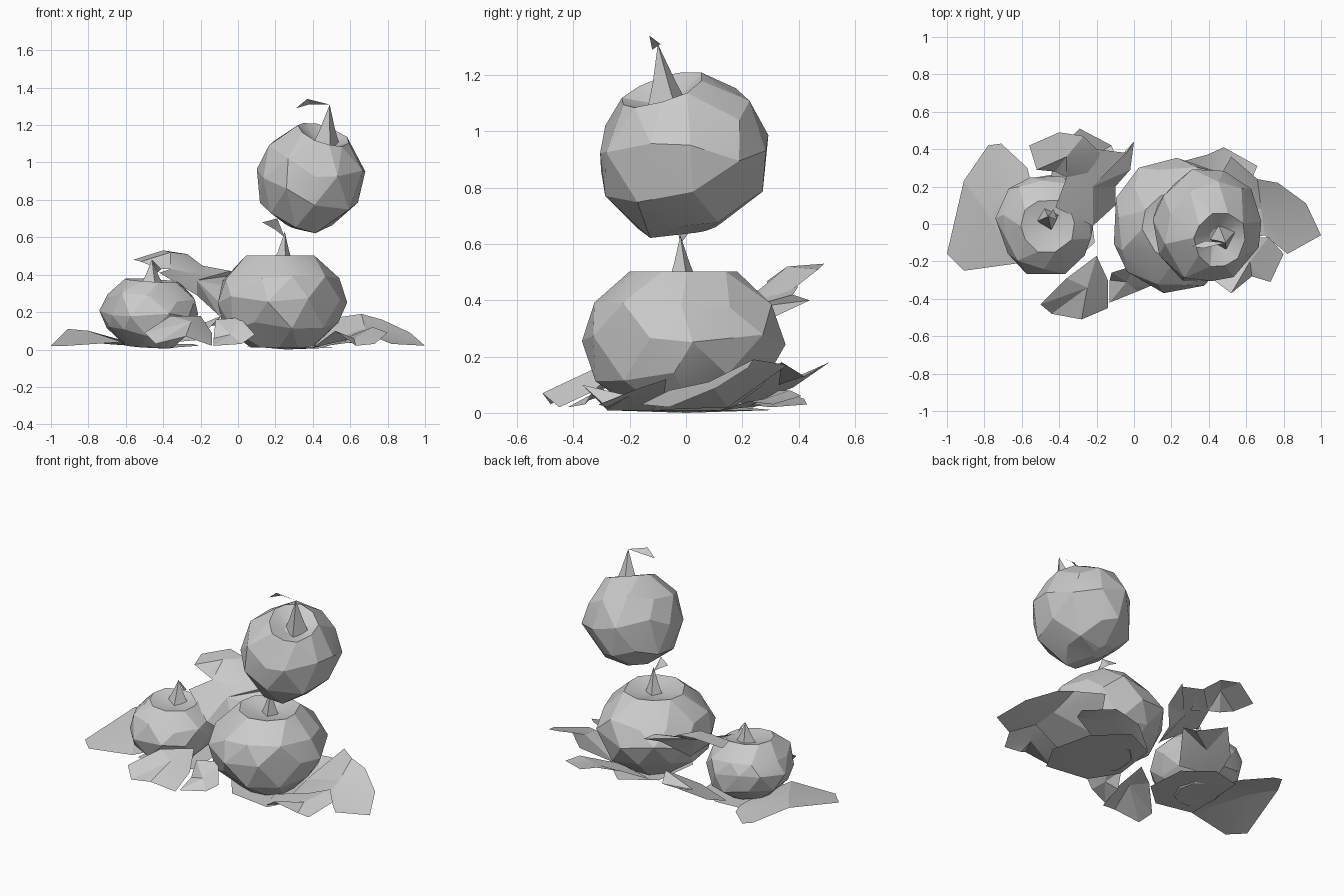
import bpy
import bmesh
import math
import random
from mathutils import Euler, Vector

cube = bpy.data.objects.get("Cube")
if cube:
    bpy.data.objects.remove(cube, do_unlink=True)

# One plain grey for everything
grey = bpy.data.materials.new("plain_grey")
grey.use_nodes = True
colour = (0.6, 0.6, 0.6, 1)
grey.diffuse_color = colour
grey.node_tree.nodes["Principled BSDF"].inputs["Base Color"].default_value = colour


def finish(bm, name):
    """Turn a bmesh into a faceted object with softened shallow edges."""
    mesh = bpy.data.meshes.new(name)
    bm.to_mesh(mesh)
    bm.free()
    mesh.materials.append(grey)
    obj = bpy.data.objects.new(name, mesh)
    bpy.context.collection.objects.link(obj)
    bpy.ops.object.select_all(action="DESELECT")
    obj.select_set(True)
    bpy.context.view_layer.objects.active = obj
    bpy.ops.object.shade_smooth_by_angle(angle=math.radians(14))


def bridge(bm, lower, upper):
    """Join two staggered rings with alternating triangles."""
    count = len(lower)
    for i in range(count):
        j = (i + 1) % count
        bm.faces.new((lower[i], lower[j], upper[i]))
        bm.faces.new((lower[j], upper[j], upper[i]))


# Pumpkin cross-sections: radius and height, from base to sunken crown
SQUAT = ((0.5, -1), (0.9, -0.55), (1.03, 0), (0.92, 0.5), (0.55, 0.97), (0.18, 0.84))
ROUND = ((0.2, -1), (0.72, -0.74), (1.01, -0.1), (0.93, 0.45), (0.5, 0.9), (0.16, 0.72))


def pumpkin(name, profile, centre, size, tilt, seed, sides=10):
    rng = random.Random(seed)
    bm = bmesh.new()
    turn = Euler(tilt)
    rings = []
    for level, (radius, height) in enumerate(profile):
        ring = []
        for i in range(sides):
            angle = math.tau * (i + level / 2 + rng.uniform(-0.18, 0.18)) / sides
            r = radius * rng.uniform(0.95, 1.04)
            z = height + (rng.uniform(-0.1, 0.1) if 0 < level < 4 else 0)
            p = Vector((r * math.cos(angle) * size[0],
                        r * math.sin(angle) * size[1], z * size[2]))
            p.rotate(turn)
            ring.append(bm.verts.new(p + Vector(centre)))
        rings.append(ring)
    for lower, upper in zip(rings, rings[1:]):
        bridge(bm, lower, upper)
    bm.faces.new(rings[0][::-1])
    bm.faces.new(rings[-1])
    bmesh.ops.recalc_face_normals(bm, faces=bm.faces[:])
    finish(bm, name)


def stem(name, base, apex, width, tip):
    """Four-sided spike whose end folds over into a thin curl."""
    bm = bmesh.new()
    base, apex = Vector(base), Vector(apex)
    foot = [bm.verts.new(base + Vector((width * math.cos(a), width * math.sin(a), 0)))
            for a in (0.3, 1.9, 3.4, 5)]
    middle = base.lerp(apex, 0.4)
    neck = [bm.verts.new(middle + (v.co - base) * 0.55) for v in foot]
    top = bm.verts.new(apex)
    for i in range(4):
        j = (i + 1) % 4
        bm.faces.new((foot[i], foot[j], neck[j], neck[i]))
        bm.faces.new((neck[i], neck[j], top))
    finish(bm, name)
    leaf(name + "_curl", tip)


def leaf(name, outline, centre=None):
    """Single crumpled sheet; coordinates are in hundredths of a unit."""
    bm = bmesh.new()
    rim = [bm.verts.new(Vector(p) / 100) for p in outline]
    if centre:
        hub = bm.verts.new(Vector(centre) / 100)
        for i, v in enumerate(rim):
            bm.faces.new((v, rim[(i + 1) % len(rim)], hub))
    else:
        bm.faces.new(rim)
        bmesh.ops.triangulate(bm, faces=bm.faces[:])
    bmesh.ops.recalc_face_normals(bm, faces=bm.faces[:])
    if sum(f.normal.z * f.calc_area() for f in bm.faces) < 0:
        bmesh.ops.reverse_faces(bm, faces=bm.faces[:])
    finish(bm, name)


# Pumpkins
pumpkin("large_pumpkin", SQUAT, (0.23, -0.01, 0.26), (0.34, 0.35, 0.25), (0, 0, 0.2), 3)
pumpkin("small_pumpkin", SQUAT, (-0.47, 0, 0.195), (0.26, 0.27, 0.18), (0.05, 0.06, 0), 5)
pumpkin("raised_pumpkin", ROUND, (0.385, -0.01, 0.92), (0.29, 0.315, 0.28),
        (0.3, 0.32, 0), 8)

# Stems
stem("large_stem", (0.24, -0.01, 0.46), (0.25, -0.02, 0.63), 0.055,
     ((25, -2, 60), (21, -4, 70), (13, 0, 68), (20, 1, 64)))
stem("small_stem", (-0.46, 0.03, 0.34), (-0.46, 0.04, 0.48), 0.065,
     ((-46, 4, 48), (-41, 2, 43), (-43, 8, 41)))
stem("raised_stem", (0.47, -0.06, 1.08), (0.49, -0.1, 1.31), 0.08,
     ((49, -10, 131), (37, -13, 134), (31, -12, 129), (38, -9, 131)))

# Leaves beside, under and behind the small pumpkin
leaf("outer_leaf",
     ((-100, -16, 2), (-91, -25, 2), (-62, -21, 4), (-55, 0, 2), (-55, 22, 3),
      (-57, 30, 2), (-71, 43, 3), (-78, 42, 5), (-91, 23, 11)), (-80, 8, 10))
leaf("small_base_leaf",
     ((-60, -18, 2), (-35, -22, 1), (-21, -10, 2), (-24, 14, 3), (-40, 27, 3),
      (-58, 24, 2)), (-42, 2, 1))
leaf("hood_leaf",
     ((-56, 42, 48), (-40, 49, 53), (-27, 47, 51), (-18, 38, 44), (-22, 25, 38),
      (-36, 25, 43), (-42, 28, 43), (-52, 29, 47)), (-36, 36, 52))
leaf("draped_leaf",
     ((-20, 40, 45), (-4, 38, 42), (0, 44, 40), (-2, 29, 33), (-10, 20, 25),
      (-10, 10, 18), (-22, -1, 29), (-42, 9, 41), (-36, 25, 43)), (-22, 20, 37))
leaf("low_back_leaf",
     ((-29, 51, 18), (-12, 42, 13), (-9, 34, 18), (-22, 15, 5), (-45, 22, 3),
      (-42, 38, 9)), (-28, 33, 10))

# Leaves in front
leaf("front_leaf",
     ((-50, -43, 9), (-44, -48, 3), (-28, -51, 7), (-14, -45, 2), (-14, -30, 9),
      (-20, -17, 18), (-36, -29, 18)), (-25, -34, 15))
leaf("small_front_leaf",
     ((-13, -42, 2), (2, -36, 3), (9, -33, 8), (1, -22, 17), (-12, -26, 16),
      (-13, -30, 6)), (-4, -31, 8))

# Leaves around and under the large pumpkin
leaf("side_leaf",
     ((40, 15, 2), (52, 36, 17), (66, 24, 19), (77, 22, 16), (92, 11, 9),
      (100, -6, 2), (82, -16, 3), (70, -6, 8), (45, -12, 1)), (68, 8, 11))
leaf("side_front_leaf",
     ((72, -7, 12), (80, -16, 9), (73, -31, 3), (63, -28, 2), (52, -37, 10),
      (40, -28, 1), (35, -12, 1), (55, -8, 5)), (62, -20, 6))
leaf("side_back_leaf",
     ((8, 22, 2), (24, 33, 8), (39, 37, 8), (48, 41, 6), (66, 31, 3),
      (62, 22, 4), (40, 12, 1)), (44, 28, 5))
leaf("large_base_leaf",
     ((6, 20, 2), (28, 31, 1), (46, 14, 1), (52, -12, 1), (42, -30, 1),
      (14, -26, 1), (2, -10, 2)), (26, 0, 0))
